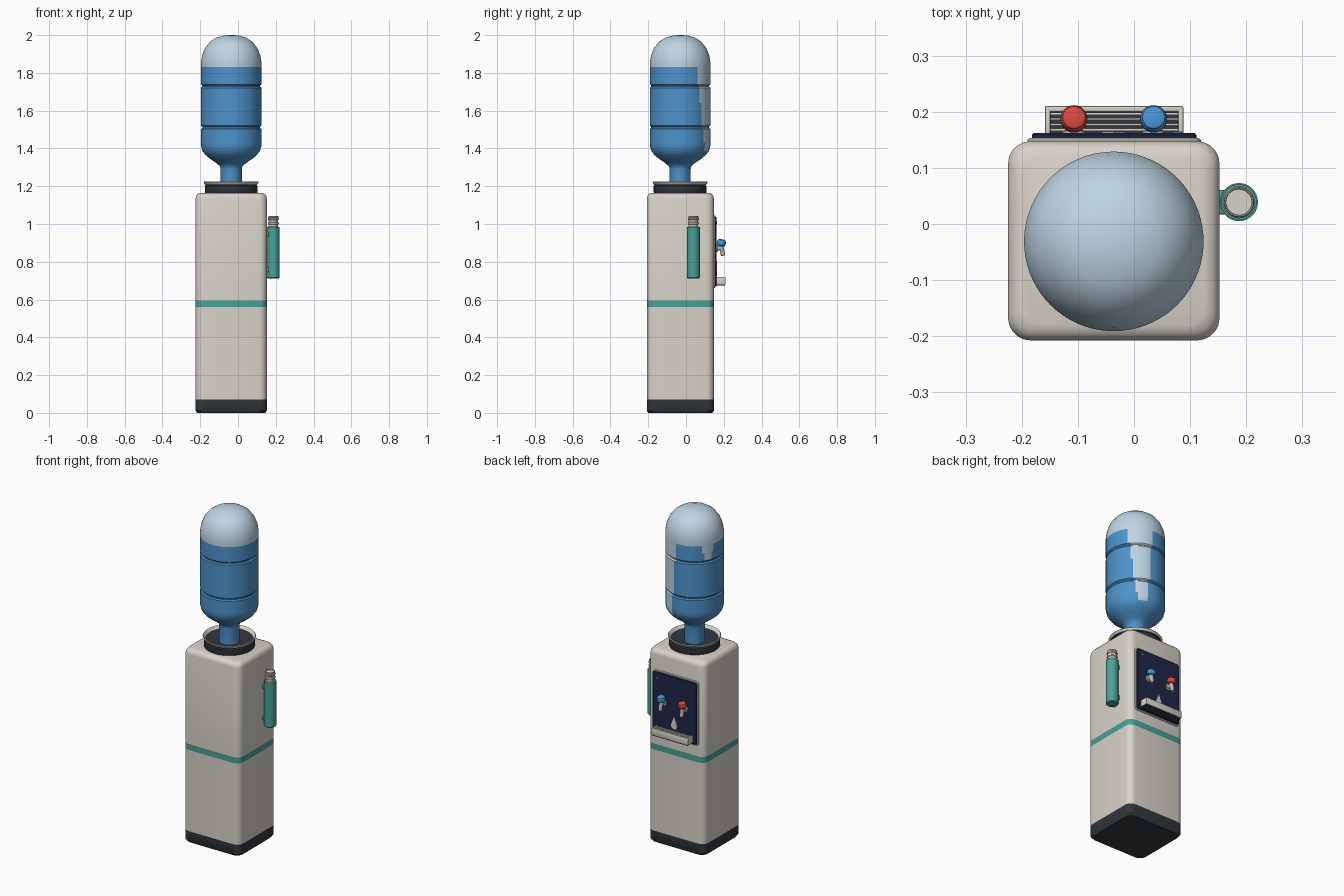
import bpy, bmesh, math
from mathutils import Matrix, Vector

if "Cube" in bpy.data.objects:
    bpy.data.objects.remove(bpy.data.objects["Cube"])


def mat(name, r, g, b):
    m = bpy.data.materials.new(name)
    lin = [((c / 255 + 0.055) / 1.055) ** 2.4 for c in (r, g, b)]
    m.diffuse_color = (*lin, 1)
    m.use_nodes = True
    m.node_tree.nodes["Principled BSDF"].inputs["Base Color"].default_value = m.diffuse_color
    return m


CREAM = mat("cream plastic", 216, 211, 201)
CHAR = mat("charcoal plastic", 50, 55, 62)
TEAL = mat("teal", 74, 160, 150)
NAVY = mat("navy panel", 30, 38, 72)
WATER = mat("water blue", 78, 147, 203)
CLEAR = mat("pale bottle", 190, 212, 226)
RED = mat("hot red", 214, 72, 60)
BLUE = mat("cold blue", 70, 146, 210)
STEEL = mat("steel", 184, 184, 182)

CX, CY = -0.036, -0.031     # cabinet and bottle axis


def finish(name, bm, mats, angle=35, rule=None):
    bmesh.ops.recalc_face_normals(bm, faces=bm.faces)
    if rule:
        for f in bm.faces:
            f.material_index = rule(f.calc_center_median())
    me = bpy.data.meshes.new(name)
    bm.to_mesh(me)
    bm.free()
    for m in mats:
        me.materials.append(m)
    ob = bpy.data.objects.new(name, me)
    bpy.context.collection.objects.link(ob)
    bpy.ops.object.select_all(action='DESELECT')
    ob.select_set(True)
    bpy.context.view_layer.objects.active = ob
    bpy.ops.object.shade_smooth_by_angle(angle=math.radians(angle))
    return ob


def loft(bm, rings):
    """Bridge closed rings of points and cap both ends."""
    vs = [[bm.verts.new(p) for p in r] for r in rings]
    n = len(vs[0])
    for a, b in zip(vs, vs[1:]):
        for i in range(n):
            j = (i + 1) % n
            bm.faces.new((a[i], a[j], b[j], b[i]))
    bm.faces.new(vs[0])
    bm.faces.new(vs[-1])


def lathe(name, profile, mats, centre=(0, 0, 0), seg=32, angle=35, rule=None, rot=None):
    bm = bmesh.new()
    loft(bm, [[(r * math.cos(2 * math.pi * i / seg), r * math.sin(2 * math.pi * i / seg), z)
               for i in range(seg)] for r, z in profile])
    m = Matrix.Translation(centre)
    if rot:
        m = m @ rot
    if rule is None:
        bmesh.ops.transform(bm, matrix=m, verts=bm.verts)
        return finish(name, bm, mats, angle)
    ob = finish(name, bm, mats, angle, rule)
    ob.data.transform(m)
    return ob


def rounded(w, h, rad, n=5):
    """Rounded rectangle outline centred on the origin."""
    pts = []
    for k, (sx, sy) in enumerate(((1, 1), (-1, 1), (-1, -1), (1, -1))):
        for i in range(n + 1):
            a = math.pi / 2 * (k + i / n)
            pts.append((sx * (w / 2 - rad) + rad * math.cos(a),
                        sy * (h / 2 - rad) + rad * math.sin(a)))
    return pts


def back_plate(name, x0, x1, z0, z1, y0, y1, rad, m, bev=0.003):
    """Rounded plate on the tap side, facing +y."""
    cx, cz = (x0 + x1) / 2, (z0 + z1) / 2
    bm = bmesh.new()
    loft(bm, [[(cx + a, y, cz + b) for a, b in rounded(x1 - x0 - 2 * i, z1 - z0 - 2 * i, rad)]
              for y, i in ((y0, 0), (y1 - bev, 0), (y1, bev))])
    return finish(name, bm, [m])


def box(name, x0, x1, y0, y1, z0, z1, m, bev=0.0):
    bm = bmesh.new()
    bmesh.ops.create_cube(bm, size=1)
    for v in bm.verts:
        v.co = ((x0 + x1) / 2 + v.co.x * (x1 - x0), (y0 + y1) / 2 + v.co.y * (y1 - y0),
                (z0 + z1) / 2 + v.co.z * (z1 - z0))
    if bev:
        bmesh.ops.bevel(bm, geom=bm.edges[:], offset=bev, segments=2, affect='EDGES', profile=0.5)
    return finish(name, bm, [m])


# Cabinet: charcoal plinth, teal stripe, softly rounded top
bm = bmesh.new()
levels = ((0.008, 0), (0, 0.012), (0, 0.07), (0, 0.56), (0, 0.596), (0, 1.135),
          (0.003, 1.148), (0.011, 1.159), (0.025, 1.165))
loft(bm, [[(CX + a, CY + 0.001 + b, z) for a, b in rounded(0.377 - 2 * i, 0.355 - 2 * i, 0.04)]
          for i, z in levels])
finish("cabinet", bm, [CREAM, CHAR, TEAL],
       rule=lambda c: 1 if c.z < 0.07 else 2 if 0.56 < c.z < 0.596 else 0)

# Bottle collar and its pale lip
lathe("bottle_collar", [(0.136, 1.16), (0.14, 1.168), (0.14, 1.2), (0.132, 1.208),
                        (0.125, 1.208), (0.06, 1.19)], [CHAR], (CX, CY, 0), 40)
bm = bmesh.new()
loft_r = [(0.131, 1.203), (0.14, 1.21), (0.146, 1.222), (0.143, 1.226), (0.136, 1.222), (0.127, 1.205)]
seg = 40
vs = [[bm.verts.new((CX + r * math.cos(2 * math.pi * i / seg), CY + r * math.sin(2 * math.pi * i / seg), z))
       for i in range(seg)] for r, z in loft_r]
for k in range(len(vs)):
    a, b = vs[k], vs[(k + 1) % len(vs)]
    for i in range(seg):
        j = (i + 1) % seg
        bm.faces.new((a[i], a[j], b[j], b[i]))
finish("collar_lip", bm, [CREAM, CHAR], rule=lambda c: 1 if c.z < 1.212 else 0)

# Bottle: neck, shoulder, ribbed barrel, dome
prof = [(0.056, 1.19), (0.056, 1.29), (0.059, 1.305), (0.078, 1.322), (0.11, 1.344),
        (0.136, 1.365), (0.153, 1.388), (0.16, 1.415)]
for g in (1.512, 1.73):
    start = prof[-1][1]
    prof += [(0.16, start + (g - 0.009 - start) * t / 5) for t in range(1, 6)]
    prof += [(0.153, g - 0.003), (0.153, g + 0.003), (0.16, g + 0.009)]
prof += [(0.16, 1.785), (0.16, 1.83), (0.16, 1.858), (0.154, 1.893), (0.139, 1.931),
         (0.112, 1.965), (0.08, 1.986), (0.042, 1.997), (0.012, 2.0)]


def bottle_rule(c):
    if c.z > 1.83:
        return 1
    a = math.degrees(math.atan2(c.y, c.x))
    t = (1.83 - c.z) / 0.43        # pale wedge narrowing downwards
    if 0 <= t <= 1 and 34 + 20 * t < a < 86 - 12 * t:
        return 1
    return 1 if c.z > 1.74 and abs(a - 153) < 60 * (c.z - 1.71) * 2 else 0


lathe("water_bottle", prof, [WATER, CLEAR], (CX, CY, 0), 72, 40, bottle_rule)

# Tap panel with frame, indicator light and drop emblem
back_plate("panel_frame", -0.19, 0.119, 0.66, 1.047, 0.13, 0.153, 0.016, CREAM)
back_plate("tap_panel", -0.182, 0.111, 0.668, 1.039, 0.14, 0.162, 0.012, NAVY)
back_plate("indicator_light", 0.069, 0.086, 1.0, 1.012, 0.16, 0.165, 0.004, TEAL, 0.001)
bm = bmesh.new()
drop = [(CX + 0.021 * math.cos(a), 0.747 + 0.021 * math.sin(a))
        for a in (math.radians(160 + 220 * i / 14) for i in range(15))] + [(CX, 0.803)]
loft(bm, [[(x, y, z) for x, z in drop] for y in (0.16, 0.165)])
finish("drop_emblem", bm, [CREAM])

# Drip tray with slatted grille
X0, X1 = -0.159, 0.088
box("tray_pan", X0 + 0.004, X1 - 0.004, 0.155, 0.206, 0.674, 0.712, CHAR)
box("tray_front", X0, X1, 0.2, 0.21, 0.679, 0.72, CREAM, 0.003)
for n, x in (("left", X0), ("right", X1 - 0.01)):
    box("tray_side_" + n, x, x + 0.01, 0.155, 0.208, 0.679, 0.72, CREAM, 0.003)
for i in range(4):
    y = 0.168 + i * 0.0095
    box("tray_slat_%d" % (i + 1), X0 + 0.008, X1 - 0.008, y - 0.002, y + 0.002, 0.708, 0.717, CREAM)

# Hot and cold taps
for name, x, m in (("hot", -0.107, RED), ("cold", 0.035, BLUE)):
    back = Matrix.Rotation(-math.pi / 2, 4, 'X')
    lathe(name + "_tap_flange", [(0.02, 0), (0.02, 0.006), (0.016, 0.008)], [STEEL], (x, 0.16, 0.872), 20, rot=back)
    lathe(name + "_tap_stem", [(0.012, 0), (0.012, 0.03)], [STEEL], (x, 0.16, 0.872), 16, rot=back)
    tilt = Matrix.Rotation(math.radians(-12), 4, 'X')
    lathe(name + "_tap_spout", [(0.009, -0.045), (0.011, -0.043), (0.012, 0.0), (0.014, 0.012), (0.01, 0.02)],
          [STEEL], (x, 0.187, 0.876), 16, rot=tilt.inverted())
    lathe(name + "_tap_knob", [(0.016, -0.017), (0.022, -0.012), (0.024, -0.004), (0.024, 0.006),
                               (0.02, 0.015), (0.011, 0.019)], [m], (x, 0.187, 0.9), 20, rot=tilt)

# Cup holder on the right side, with a stack of upturned cups
HX, HY = 0.187, 0.039
lathe("cup_holder", [(0.03, 0.712), (0.034, 0.717), (0.034, 0.983), (0.031, 0.983), (0.031, 0.96)],
      [TEAL], (HX, HY, 0), 28)
for n, z in (("lower", 0.757), ("upper", 0.945)):
    box("holder_bracket_" + n, 0.148, 0.162, HY - 0.022, HY + 0.022, z - 0.012, z + 0.012, TEAL, 0.002)
cups = [(0.027, 0.94)]
for z in (0.975, 0.998, 1.02):
    cups += [(0.026, z), (0.029, z + 0.003), (0.029, z + 0.009), (0.025, z + 0.012)]
cups += [(0.027, 1.036), (0.026, 1.042), (0.024, 1.042), (0.023, 1.037)]
lathe("cup_stack", cups, [CREAM], (HX, HY, 0), 24)
